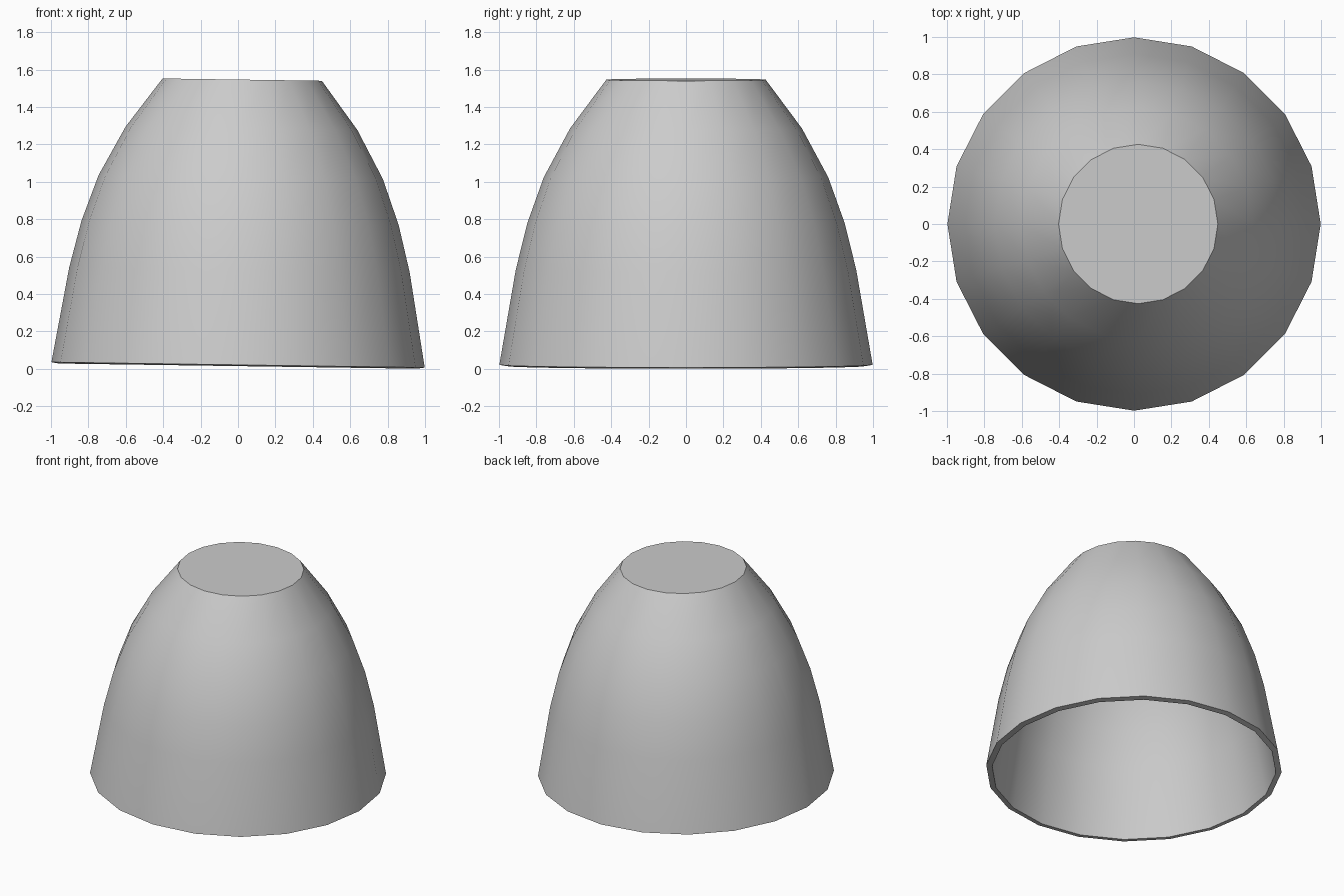
import bpy, bmesh
from math import sin, cos, pi

if "Cube" in bpy.data.objects:
    bpy.data.objects.remove(bpy.data.objects["Cube"])

SIDES = 20
TILT = 0.0145
# Outer profile: radius, height
profile = [(0.998, 0.021), (0.91, 0.53), (0.848, 0.78), (0.76, 1.025), (0.62, 1.285), (0.426, 1.546)]

# Domed shade: rings of wall quads, flat cap on top, open underneath
bm = bmesh.new()
rings = [[bm.verts.new((r * cos(2 * pi * i / SIDES), r * sin(2 * pi * i / SIDES), z))
          for i in range(SIDES)] for r, z in profile]
for low, high in zip(rings, rings[1:]):
    for i in range(SIDES):
        j = (i + 1) % SIDES
        bm.faces.new((low[i], low[j], high[j], high[i]))
bm.faces.new(rings[-1])
bmesh.ops.recalc_face_normals(bm, faces=bm.faces[:])
mesh = bpy.data.meshes.new("dome_shade")
bm.to_mesh(mesh)
bm.free()

shade = bpy.data.objects.new("dome_shade", mesh)
bpy.context.collection.objects.link(shade)
bpy.context.view_layer.objects.active = shade
shade.select_set(True)

# Wall thickness, inwards
solid = shade.modifiers.new("wall", 'SOLIDIFY')
solid.thickness = 0.04
solid.offset = -1
bpy.ops.object.modifier_apply(modifier=solid.name)
bpy.ops.object.shade_smooth_by_angle(angle=pi / 6)

# Slight lean towards +x
shade.rotation_euler = (0, TILT, 0)
